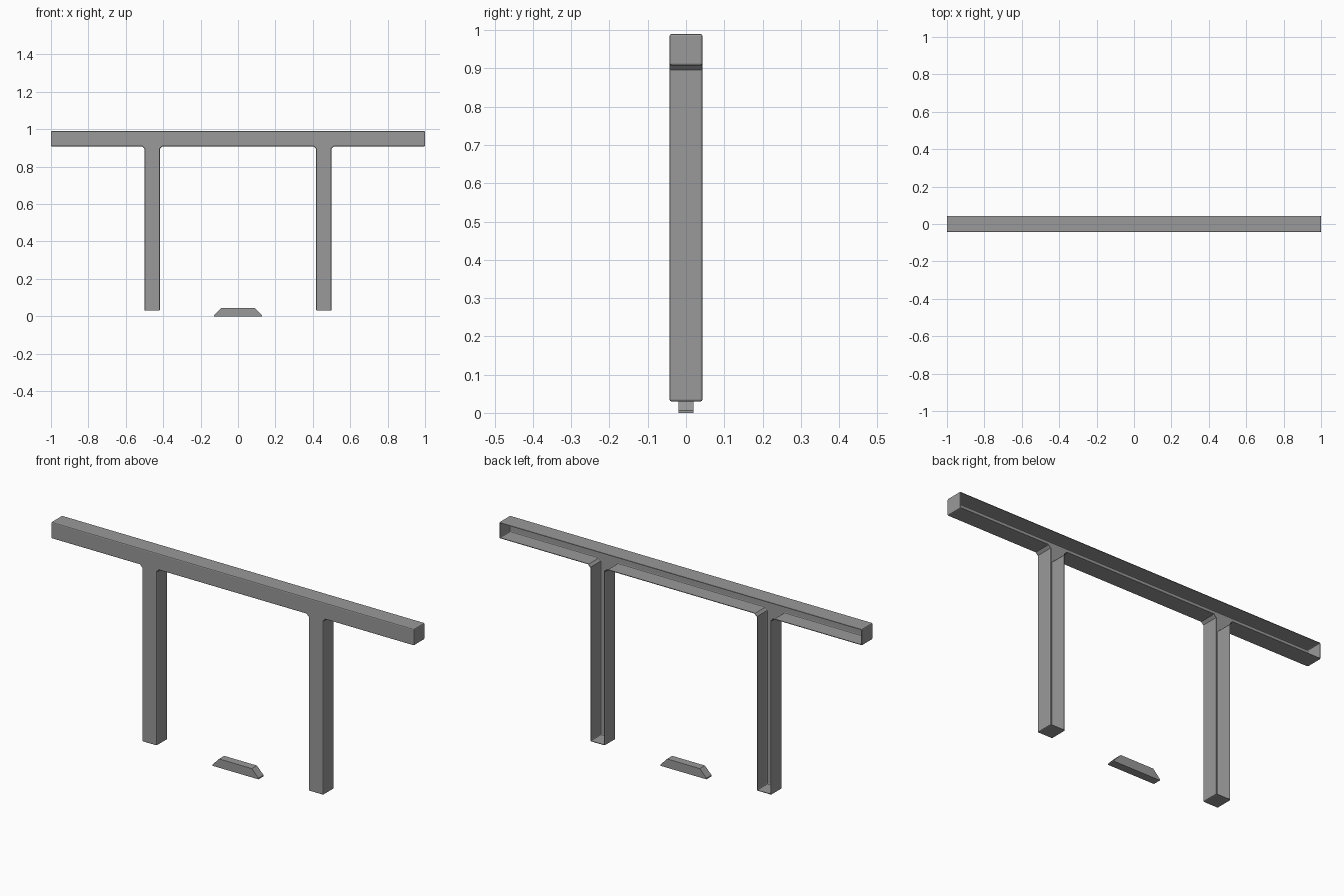
import bpy, bmesh
from mathutils import Vector

cube = bpy.data.objects.get("Cube")
if cube:
    bpy.data.objects.remove(cube, do_unlink=True)

grey = bpy.data.materials.new("plain grey")
grey.use_nodes = True
colour = (0.32, 0.32, 0.32, 1)
grey.diffuse_color = colour
grey.node_tree.nodes["Principled BSDF"].inputs["Base Color"].default_value = colour


def prism(name, half_outline, depth, bevel=0.0, open_back=False):
    """Mirror a half outline (x, z) in x, extrude it along y and soften its edges."""
    outline = half_outline + [(-x, z) for x, z in reversed(half_outline)]
    bm = bmesh.new()
    front = bm.faces.new([bm.verts.new((x, -depth / 2, z)) for x, z in outline])
    new = bmesh.ops.extrude_face_region(bm, geom=[front], use_keep_orig=True)["geom"]
    moved = [g for g in new if isinstance(g, bmesh.types.BMVert)]
    bmesh.ops.translate(bm, vec=(0, depth, 0), verts=moved)
    bmesh.ops.recalc_face_normals(bm, faces=bm.faces)
    if bevel:
        # the joint fillets meet at 45 degrees and stay as they are
        sharp = [e for e in bm.edges if e.calc_face_angle(0) > 1.0]
        bmesh.ops.bevel(bm, geom=sharp, offset=bevel, segments=2, profile=0.5,
                        affect='EDGES', clamp_overlap=True)
    if open_back:
        bm.normal_update()
        back = [f for f in bm.faces if f.normal.dot(Vector((0, 1, 0))) > 0.99]
        bmesh.ops.delete(bm, geom=back, context='FACES_ONLY')
    mesh = bpy.data.meshes.new(name)
    bm.to_mesh(mesh)
    bm.free()
    mesh.materials.append(grey)
    obj = bpy.data.objects.new(name, mesh)
    bpy.context.collection.objects.link(obj)
    return obj


# Crossbar with two posts: a shell open at the back, filleted at the joints
top, under, foot = 0.99, 0.908, 0.03
inner, outer, fillet = 0.418, 0.5, 0.012
frame_half = [
    (1.0, top), (1.0, under),
    (outer + fillet, under), (outer, under - fillet), (outer, foot),
    (inner, foot), (inner, under - fillet), (inner - fillet, under),
]
prism("post_frame", frame_half, 0.086, bevel=0.005, open_back=True)

# Low ground plate with sloping ends
plate_half = [(0.09, 0.044), (0.127, 0.006), (0.127, 0.0)]
prism("ground_plate", plate_half, 0.04)
